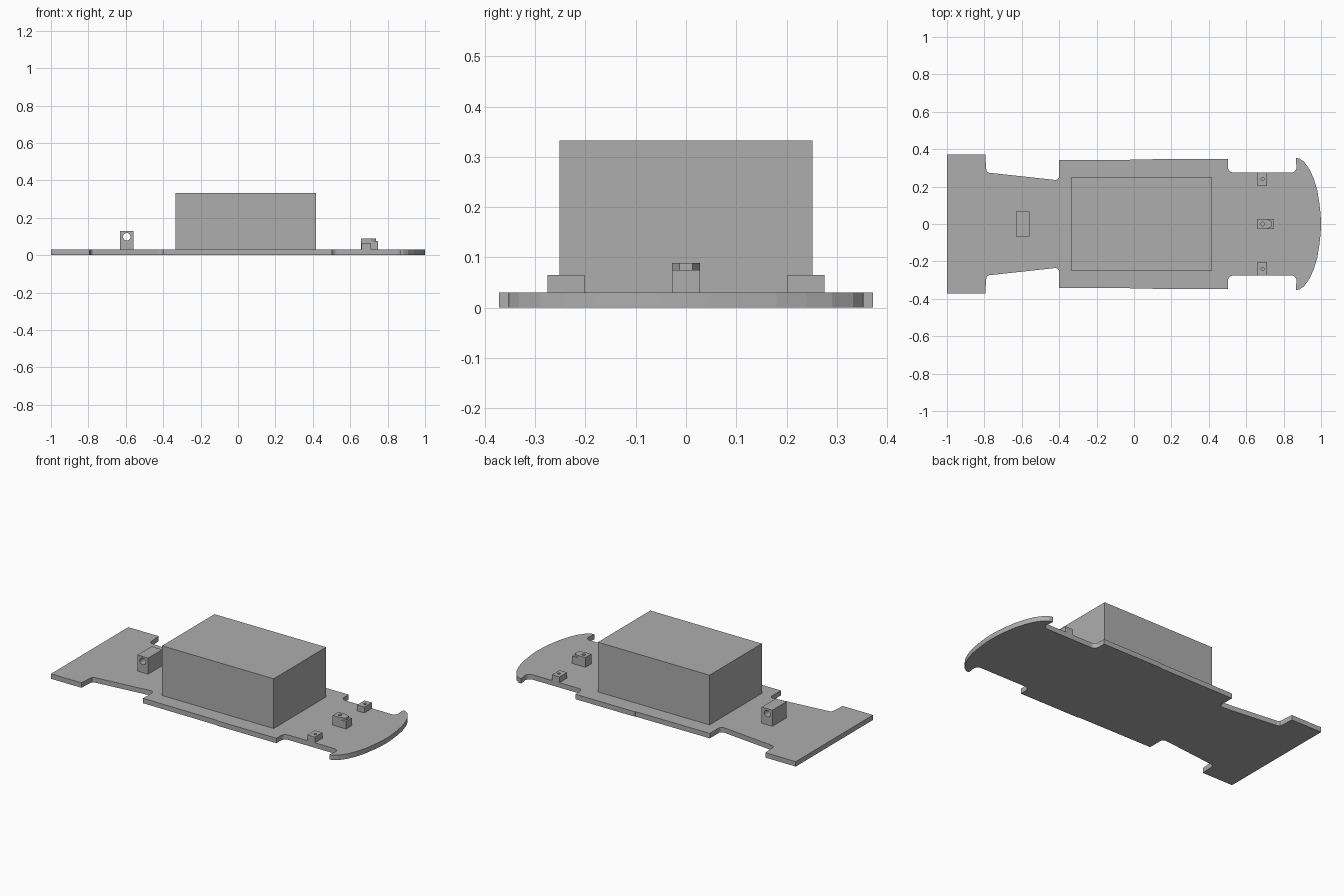
import bpy, bmesh, math

cube = bpy.data.objects.get("Cube")
if cube:
    bpy.data.objects.remove(cube, do_unlink=True)

grey = bpy.data.materials.new("plain_grey")
grey.use_nodes = True
colour = (0.42, 0.42, 0.42, 1)
grey.diffuse_color = colour
grey.node_tree.nodes["Principled BSDF"].inputs["Base Color"].default_value = colour

DECK = 0.03  # top of the floor plate


def prism(name, outline, z0, z1):
    """Extrude a flat outline upward."""
    bm = bmesh.new()
    face = bm.faces.new([bm.verts.new((x, y, z0)) for x, y in outline])
    top = bmesh.ops.extrude_face_region(bm, geom=[face])["geom"]
    moved = [v for v in top if isinstance(v, bmesh.types.BMVert)]
    bmesh.ops.translate(bm, verts=moved, vec=(0, 0, z1 - z0))
    bmesh.ops.recalc_face_normals(bm, faces=bm.faces)
    mesh = bpy.data.meshes.new(name)
    bm.to_mesh(mesh)
    bm.free()
    mesh.materials.append(grey)
    obj = bpy.data.objects.new(name, mesh)
    bpy.context.collection.objects.link(obj)
    return obj


def box(name, x0, x1, y0, y1, z0, z1):
    return prism(name, [(x0, y0), (x1, y0), (x1, y1), (x0, y1)], z0, z1)


def drill(obj, radius, depth, location, rotation=(0, 0, 0)):
    """Cut a round hole with a hidden cylinder."""
    bpy.ops.mesh.primitive_cylinder_add(vertices=24, radius=radius, depth=depth,
                                        location=location, rotation=rotation)
    cutter = bpy.context.object
    cutter.name = obj.name + "_hole_cutter"
    cutter.data.materials.append(grey)
    cutter.hide_render = True
    cutter.hide_viewport = True
    mod = obj.modifiers.new("hole", 'BOOLEAN')
    mod.operation = 'DIFFERENCE'
    mod.solver = 'EXACT'
    mod.object = cutter


def arc(cx, cy, rx, ry, start, end, steps):
    angles = [math.radians(start + (end - start) * i / steps) for i in range(steps + 1)]
    return [(cx + rx * math.cos(a), cy + ry * math.sin(a)) for a in angles]


# Floor plate: one half outline, mirrored across the centre line
half = [(-1, 0.372), (-0.795, 0.372), (-0.79, 0.295)]
half += [(-0.787, 0.281), (-0.775, 0.274), (-0.425, 0.236)]
half += arc(-0.42, 0.256, 0.02, 0.02, -80, 0, 5)
half += [(-0.4, 0.342), (0.1, 0.344), (0.1, 0.348), (0.502, 0.348)]
half += arc(0.532, 0.305, 0.03, 0.03, 180, 270, 6)
half += arc(0.84, 0.305, 0.03, 0.03, -90, 0, 6)
half += [(0.866, 0.33), (0.865, 0.353), (0.885, 0.35)]
half += [(0.91, 0.332), (0.94, 0.29), (0.962, 0.24), (0.98, 0.18)]
half += [(0.992, 0.105), (0.998, 0.05), (1, 0)]
mirrored = [(x, -y) for x, y in reversed(half[:-1])]
prism("floor_plate", half + mirrored, 0, DECK)

# Large central block
box("centre_block", -0.335, 0.417, -0.252, 0.252, DECK, 0.333)

# Rear post with a cross hole
post = box("rear_post", -0.63, -0.558, -0.068, 0.068, DECK, 0.128)
drill(post, 0.02, 0.3, (-0.595, 0, 0.098), (math.pi / 2, 0, 0))

# Small drilled side mounts
for side, sign in (("left", 1), ("right", -1)):
    y0, y1 = sorted((sign * 0.202, sign * 0.275))
    mount = box(side + "_front_mount", 0.66, 0.71, y0, y1, DECK, 0.065)
    drill(mount, 0.008, 0.06, (0.688, sign * 0.24, 0.065))

# Centre mount with a tapered, drilled cap
box("centre_mount", 0.658, 0.748, -0.028, 0.028, DECK, 0.075)
cap = prism("centre_mount_cap", [(0.658, -0.028), (0.71, -0.028), (0.738, -0.013),
                                 (0.738, 0.013), (0.71, 0.028), (0.658, 0.028)], 0.075, 0.089)
drill(cap, 0.01, 0.06, (0.688, 0, 0.082))
